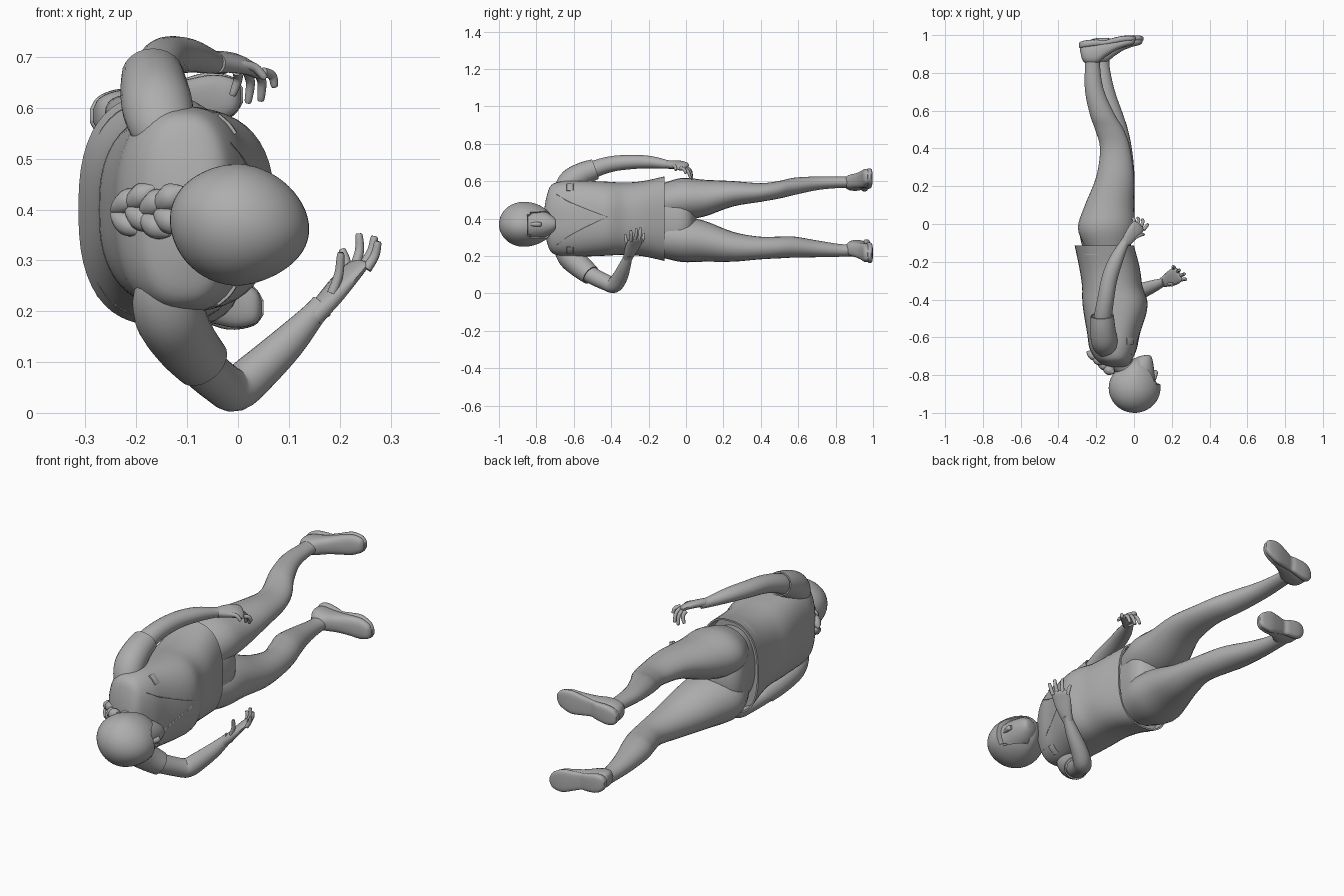
import bpy, bmesh, math
from mathutils import Vector, Matrix

grey = bpy.data.materials.new("plain grey")
grey.diffuse_color = (0.42, 0.42, 0.42, 1)


def finish(bm, name, angle=40):
    bmesh.ops.recalc_face_normals(bm, faces=bm.faces)
    me = bpy.data.meshes.new(name)
    bm.to_mesh(me)
    bm.free()
    me.materials.append(grey)
    ob = bpy.data.objects.new(name, me)
    bpy.context.collection.objects.link(ob)
    bpy.ops.object.select_all(action='DESELECT')
    ob.select_set(True)
    bpy.context.view_layer.objects.active = ob
    bpy.ops.object.shade_smooth_by_angle(angle=math.radians(angle))
    return ob


def catmull(rows, steps):
    """Smooth interpolation of section rows."""
    out = []
    for i in range(len(rows) - 1):
        p0, p1, p2 = rows[max(i - 1, 0)], rows[i], rows[i + 1]
        p3 = rows[min(i + 2, len(rows) - 1)]
        for k in range(steps):
            t = k / steps
            out.append([0.5 * (2 * b + (c - a) * t + (2 * a - 5 * b + 4 * c - d) * t * t
                               + (3 * b - a - 3 * c + d) * t ** 3)
                        for a, b, c, d in zip(p0, p1, p2, p3)])
    return out + [list(rows[-1])]


def loft(name, rows, up=(1, 0, 0), axis=None, n=24, power=2.0, steps=4, rim=0):
    """Skin rings (x, y, z, radius along up, radius across) along a path."""
    rows = catmull(rows, steps)
    bm = bmesh.new()
    rings = []
    pts = [Vector(r[:3]) for r in rows]

    def ring(c, u, v, a, b):
        vs = []
        for k in range(n):
            w = 2 * math.pi * k / n
            cu, sv = math.cos(w), math.sin(w)
            e = 2 / power
            vs.append(bm.verts.new(c + u * (a * math.copysign(abs(cu) ** e, cu))
                                   + v * (b * math.copysign(abs(sv) ** e, sv))))
        rings.append(vs)

    for i, r in enumerate(rows):
        t = Vector(axis) if axis else pts[min(i + 1, len(pts) - 1)] - pts[max(i - 1, 0)]
        t.normalize()
        u = Vector(up)
        u = (u - t * u.dot(t)).normalized()
        v = t.cross(u)
        ring(pts[i], u, v, r[3], r[4])
    if rim:  # open cloth edge folded inward
        ring(pts[-1], u, v, r[3] - rim, r[4] - rim)
        ring(pts[-1] - t * 0.05, u, v, r[3] - rim * 1.6, r[4] - rim * 1.6)
    for a, b in zip(rings, rings[1:]):
        for k in range(n):
            bm.faces.new((a[k], a[(k + 1) % n], b[(k + 1) % n], b[k]))
    bm.faces.new(rings[0])
    bm.faces.new(rings[-1])
    return finish(bm, name)


def ball(name, loc, size, seg=16, edit=None):
    bm = bmesh.new()
    bmesh.ops.create_uvsphere(bm, u_segments=seg, v_segments=seg // 2 + 4, radius=1)
    if edit:
        for v in bm.verts:
            edit(v)
    bmesh.ops.transform(bm, matrix=Matrix.Translation(loc) @ Matrix.Diagonal((*size, 1)),
                        verts=bm.verts)
    return finish(bm, name, 60)


# Shirt body with an open hem
torso = [(-.757, -.085, .04, .055), (-.745, -.095, .068, .12), (-.72, -.105, .095, .18),
         (-.66, -.11, .125, .20), (-.58, -.108, .14, .203), (-.43, -.10, .172, .198),
         (-.33, -.115, .16, .193), (-.23, -.13, .16, .201), (-.115, -.157, .157, .226)]
shirt = loft("shirt", [(x, y, .4, a, b) for y, x, a, b in torso], axis=(0, 1, 0), n=48,
             power=2.5, rim=.008)

# Neckline seam and chest tabs lying on the shirt front
bpy.context.view_layer.update()


def front_x(y, z):
    return shirt.ray_cast((1, y, z), (-1, 0, 0))[1].x


for z0 in (.53, .26):
    line = [(-.69 + .27 * f, z0 + (.41 - z0) * f ** .8) for f in (0, .2, .4, .6, .8, 1)]
    loft("neckline_seam", [(front_x(y, z) - .001, y, z, .003, .003) for y, z in line], n=6)
for z0 in (.567, .232):
    loft("chest_tab", [(front_x(-.62, z0 + d), -.62, z0 + d, .005, .018) for d in (-.018, 0, .018)],
         n=12, power=5)

# Hips
loft("hips", [(-.14, -.2, .4, .11, .17), (-.147, -.1, .395, .132, .19), (-.148, -.03, .395, .14, .20),
              (-.145, .015, .395, .122, .15), (-.14, .042, .395, .08, .07), (-.14, .055, .395, .03, .02)],
     axis=(0, 1, 0), n=32, power=2.2)

# Legs
loft("left_leg", [(-.14, -.12, .49, .12, .10), (-.147, -.02, .505, .15, .113),
                  (-.13, .1, .51, .13, .098), (-.1, .25, .533, .10, .068),
                  (-.1, .4, .54, .08, .05), (-.13, .5, .555, .076, .047),
                  (-.168, .58, .573, .066, .046), (-.21, .71, .59, .05, .036),
                  (-.22, .84, .595, .04, .03), (-.22, .93, .595, .045, .032)], axis=(0, 1, 0))
loft("right_leg", [(-.14, -.12, .30, .12, .11), (-.147, -.02, .29, .15, .122),
                   (-.128, .1, .279, .13, .109), (-.093, .25, .25, .096, .08),
                   (-.083, .39, .243, .073, .061), (-.108, .5, .246, .076, .058),
                   (-.133, .58, .248, .075, .056), (-.158, .71, .238, .055, .044),
                   (-.17, .84, .23, .04, .033), (-.17, .93, .235, .045, .034)], axis=(0, 1, 0))


# Shoes: upper plus sole
def shoe(side, heel, toe, tilt):
    (hx, hz), (tx, tz) = heel, toe

    def rows(data):
        return [(hx + (tx - hx) * f, (lo + hi) / 2 - tilt * (1 - f), hz + (tz - hz) * f,
                 (lo - hi) / 2, w) for f, hi, lo, w in data]
    loft(side + "_shoe", rows([(0, .935, .965, .012), (.04, .885, .97, .032), (.14, .862, .975, .042),
                               (.3, .862, .98, .042), (.45, .893, .982, .042), (.62, .922, .985, .046),
                               (.8, .94, .988, .048), (.94, .95, .988, .034), (.985, .965, .985, .014)]),
         up=(0, 1, 0), axis=(1, 0, 0), power=2.5)
    loft(side + "_sole", rows([(-.02, .952, .978, .014), (.03, .95, .985, .035), (.15, .952, .99, .045),
                               (.33, .955, .988, .041), (.42, .957, .981, .039), (.55, .96, .99, .045),
                               (.75, .967, 1, .054), (.93, .97, .998, .039), (1, .972, .99, .014)]),
         up=(0, 1, 0), axis=(1, 0, 0), power=3.5)


shoe("left", (-.285, .585), (.01, .625), .018)
shoe("right", (-.228, .25), (.05, .207), .006)

# Arms and sleeves
loft("left_arm", [(-.165, -.58, .61, .05, .05), (-.165, -.5, .66, .048, .046), (-.15, -.4, .692, .044, .042),
                  (-.13, -.29, .703, .042, .038), (-.095, -.19, .702, .037, .033),
                  (-.05, -.1, .69, .024, .023), (-.03, -.07, .688, .024, .022)])
loft("left_sleeve", [(-.13, -.675, .51, .03, .03), (-.145, -.66, .55, .06, .05),
                     (-.158, -.615, .60, .07, .066), (-.165, -.55, .64, .066, .062),
                     (-.168, -.485, .665, .061, .055)], rim=.006)
loft("right_arm", [(-.12, -.57, .14, .05, .05), (-.08, -.51, .10, .046, .046), (-.035, -.43, .06, .043, .043),
                   (-.005, -.385, .047, .043, .044), (.04, -.355, .083, .041, .041),
                   (.10, -.33, .14, .033, .034), (.15, -.31, .195, .023, .024),
                   (.165, -.305, .21, .022, .025)], up=(0, 1, 0))
loft("right_sleeve", [(-.13, -.675, .29, .03, .03), (-.14, -.66, .25, .06, .05),
                      (-.135, -.62, .195, .07, .066), (-.105, -.56, .14, .063, .062),
                      (-.07, -.51, .098, .056, .054)], rim=.006)


# Hands: flat palm, four fingers and a thumb
def hand(side, palm, up, knuckles, tips, thumb, bend):
    loft(side + "_palm", palm, up=up, n=16, power=2.4)
    for k, t in list(zip(knuckles, tips)) + [thumb]:
        k, t = Vector(k), Vector(t)
        m = (k + t) / 2 + Vector(bend)
        e = t + (t - m) * .08
        loft(side + "_finger", [(*k, .010, .010), (*m, .009, .009), (*t, .007, .007), (*e, .002, .002)],
             up=(.3, .9, .2), n=10)


hand("left", [(-.045, -.1, .69, .02, .025), (-.02, -.065, .69, .018, .034),
              (.008, -.03, .685, .016, .041), (.026, -.01, .674, .012, .037), (.03, -.002, .668, .004, .02)],
     (.4, -.1, 1),
     [(.05, -.03, .67), (.037, -.015, .672), (.017, -.002, .673), (-.002, .005, .672)],
     [(.072, -.002, .643), (.045, .024, .617), (.02, .032, .613), (-.01, .03, .627)],
     ((.0, -.075, .685), (.052, -.055, .66)), (.006, .006, .007))
hand("right", [(.145, -.312, .185, .019, .024), (.18, -.297, .225, .018, .036),
               (.21, -.28, .262, .015, .044), (.235, -.265, .29, .011, .04), (.24, -.262, .297, .004, .02)],
     (1, .5, -.8),
     [(.253, -.295, .283), (.248, -.273, .292), (.23, -.252, .288), (.21, -.238, .276)],
     [(.275, -.295, .335), (.268, -.265, .345), (.238, -.245, .35), (.205, -.225, .32)],
     ((.185, -.318, .235), (.202, -.325, .312)), (.005, .003, 0))

# Neck and face
loft("neck", [(-.09, -.68, .395, .075, .085), (-.075, -.73, .39, .058, .065), (-.03, -.77, .38, .056, .058),
              (-.01, -.84, .375, .06, .06)])
loft("face", [(.07, -.694, .37, .012, .014), (.055, -.705, .37, .038, .036), (.035, -.745, .37, .068, .064),
              (.022, -.81, .37, .088, .083), (.018, -.88, .37, .095, .088), (.0, -.93, .37, .06, .06)],
     axis=(0, 1, 0))
loft("nose", [(.102, -.84, .37, .008, .009), (.114, -.79, .37, .013, .013), (.108, -.772, .37, .008, .01)],
     axis=(0, 1, 0), n=10)
ball("lips", (.09, -.747, .37), (.012, .008, .022))
for s in (-1, 1):
    ball("eye", (.09, -.825, .37 + s * .035), (.012, .009, .016))


# Chin-length hair, longer at the sides, pointed at the brow, sunk in where the face shows
def shape_hair(v):
    x, y, z = v.co
    if y > 0:
        v.co.y = y * (1 + .24 * min(max((x + .5) / .6, 0), 1))
    v.co.z -= .08 * x * (1 - z * z)
    if x > 0:
        v.co.z *= 1 - .1 * x
    if x > .3 and y > .22 and abs(z) < .62:
        v.co.x *= .4
        v.co.y *= .75
        v.co.z *= .8


ball("hair", (.003, -.868, .37), (.137, .132, .12), 48, shape_hair)

# Braid down the back: paired overlapping strands
for k in range(4):
    f = k / 3
    for s in (-1, 1):
        c = Vector((-.135 - .085 * f, -.77 + .075 * f,
                    .395 + .005 * f + s * .021 + .006 * (-1) ** k))
        d = Vector((.024, -.016, s * .016))
        r = .027 - .004 * f
        loft("braid_strand", [(*(c + d * 1.2), .005, .005), (*(c + d * .6), r * .85, r * .85),
                              (*c, r, r), (*(c - d * .7), r * .7, r * .7), (*(c - d * 1.2), .004, .004)],
             up=(0, 1, .2), n=10, steps=3)
